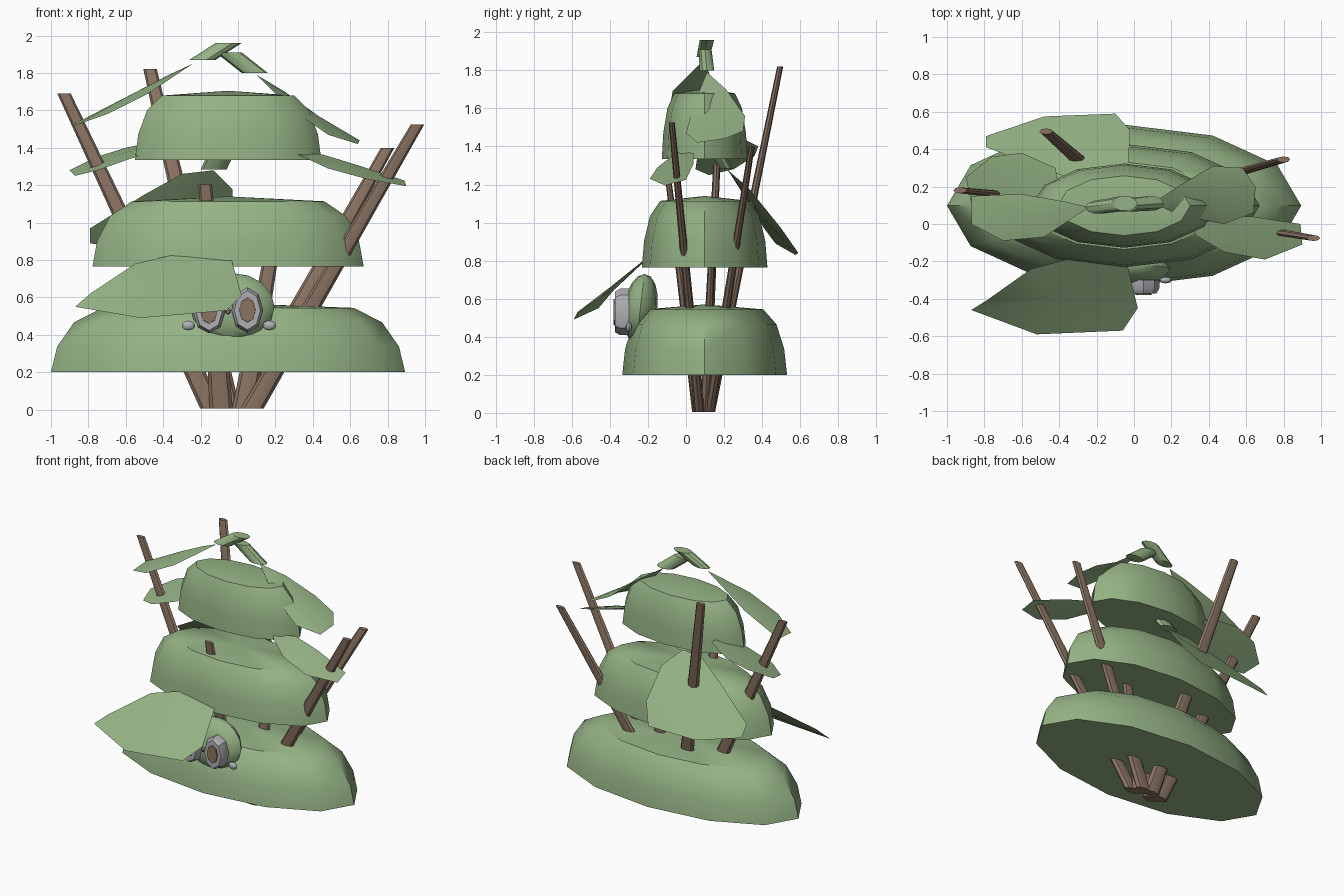
import bpy, bmesh, math
from mathutils import Vector

if "Cube" in bpy.data.objects:
    bpy.data.objects.remove(bpy.data.objects["Cube"])


def material(name, rgb):
    m = bpy.data.materials.new(name)
    m.diffuse_color = (*rgb, 1)
    m.use_nodes = True
    m.node_tree.nodes["Principled BSDF"].inputs["Base Color"].default_value = m.diffuse_color
    return m


GREEN = material("leaf green", (0.30, 0.45, 0.235))
BROWN = material("bark brown", (0.26, 0.175, 0.125))
GREY = material("lens frame grey", (0.43, 0.43, 0.46))


def finish(bm, name, mat):
    bmesh.ops.recalc_face_normals(bm, faces=bm.faces)
    me = bpy.data.meshes.new(name)
    bm.to_mesh(me)
    bm.free()
    me.materials.append(mat)
    ob = bpy.data.objects.new(name, me)
    bpy.context.collection.objects.link(ob)
    return ob


def loft(name, mat, rings, sides, apex=None, axis='z'):
    """Skin elliptical rings (centre, radius a, radius b); cap ends or close to an apex."""
    bm = bmesh.new()
    loops = []
    for c, ra, rb in rings:
        loop = []
        for i in range(sides):
            t = 2 * math.pi * i / sides
            a, b = ra * math.cos(t), rb * math.sin(t)
            off = (a, b, 0) if axis == 'z' else (a, 0, b)
            loop.append(bm.verts.new(Vector(c) + Vector(off)))
        loops.append(loop)
    for p, q in zip(loops, loops[1:]):
        for i in range(sides):
            j = (i + 1) % sides
            bm.faces.new((p[i], p[j], q[j], q[i]))
    bm.faces.new(loops[0])
    if apex:
        v = bm.verts.new(apex)
        for i in range(sides):
            bm.faces.new((loops[-1][i], loops[-1][(i + 1) % sides], v))
    else:
        bm.faces.new(loops[-1])
    return finish(bm, name, mat)


def leaf(name, outline, bulge=0.012):
    """Thin lens-shaped leaf inside an outline."""
    bm = bmesh.new()
    pts = [Vector(p) for p in outline]
    centre = sum(pts, Vector()) / len(pts)
    n = Vector()
    for p, q in zip(pts, pts[1:] + pts[:1]):
        n += (p - centre).cross(q - centre)
    n.normalize()
    vs = [bm.verts.new(p) for p in pts]
    for s in (1, -1):
        c = bm.verts.new(centre + n * bulge * s)
        for i in range(len(vs)):
            bm.faces.new((vs[i], vs[(i + 1) % len(vs)], c))
    return finish(bm, name, GREEN)


def ball(name, mat, centre, radii, u=12, v=8):
    bm = bmesh.new()
    bmesh.ops.create_uvsphere(bm, u_segments=u, v_segments=v, radius=1)
    bmesh.ops.scale(bm, vec=radii, verts=bm.verts)
    bmesh.ops.translate(bm, vec=centre, verts=bm.verts)
    return finish(bm, name, mat)


# Three stacked foliage domes: base z, height, half width, half depth
CX, CY = -0.053, 0.098
PROFILE = [(1, 0), (0.965, 0.37), (0.87, 0.72), (0.71, 0.93)]
for name, z, h, rx, ry in (("lower_foliage", 0.2, 0.37, 0.947, 0.433),
                           ("middle_foliage", 0.765, 0.375, 0.725, 0.33),
                           ("upper_foliage", 1.335, 0.37, 0.498, 0.225)):
    loft(name, GREEN, [((CX, CY, z + h * k), rx * r, ry * r) for r, k in PROFILE],
         12, (CX, CY, z + h))

# Leaning trunks: foot, top
for i, (foot, top) in enumerate((((-0.14, 0.10), (-0.93, 0.18, 1.69)),
                                 ((-0.05, 0.125), (-0.47, 0.495, 1.82)),
                                 ((0.075, 0.07), (0.96, -0.075, 1.525)),
                                 ((0.02, 0.125), (0.80, 0.345, 1.40)),
                                 ((-0.09, 0.06), (-0.175, -0.09, 1.205)),
                                 ((0.03, 0.10), (0.20, 0.14, 0.95)))):
    loft(f"trunk_{i + 1}", BROWN, [((*foot, 0.005), 0.062, 0.028),
                                   (top, 0.036, 0.016)], 8)

# Flat leaves
leaf("front_leaf", [(-0.87, -0.46, 0.55), (-0.79, -0.41, 0.62), (-0.55, -0.24, 0.78),
                    (-0.25, -0.16, 0.85), (-0.04, -0.20, 0.82), (0.02, -0.45, 0.61),
                    (-0.06, -0.57, 0.53), (-0.52, -0.59, 0.49)])
leaf("top_left_leaf", [(-0.24, 0.09, 1.85), (-0.37, 0.12, 1.79), (-0.60, 0.16, 1.67),
                       (-0.87, 0.15, 1.53), (-0.87, 0.0, 1.52), (-0.70, -0.09, 1.58),
                       (-0.48, -0.07, 1.69)])
leaf("top_right_leaf", [(0.10, 0.11, 1.79), (0.25, 0.21, 1.70), (0.42, 0.31, 1.56),
                        (0.58, 0.30, 1.48), (0.65, 0.20, 1.44), (0.64, 0.06, 1.42),
                        (0.48, 0.0, 1.47), (0.27, 0.04, 1.62)])
leaf("right_leaf", [(0.32, -0.02, 1.37), (0.45, 0.04, 1.365), (0.63, 0.04, 1.31),
                    (0.89, 0.0, 1.225), (0.90, -0.11, 1.195), (0.70, -0.19, 1.23),
                    (0.48, -0.15, 1.29), (0.33, -0.06, 1.36)])
leaf("back_leaf", [(-0.79, 0.41, 0.97), (-0.50, 0.30, 1.15), (-0.30, 0.23, 1.26),
                   (-0.13, 0.215, 1.28), (-0.03, 0.33, 1.18), (-0.02, 0.50, 0.97),
                   (-0.10, 0.59, 0.84), (-0.48, 0.575, 0.83), (-0.79, 0.47, 0.89)])
leaf("left_leaf", [(-0.90, 0.25, 1.28), (-0.76, 0.36, 1.35), (-0.60, 0.38, 1.40),
                   (-0.42, 0.30, 1.44), (-0.40, 0.18, 1.43), (-0.55, 0.06, 1.35),
                   (-0.75, 0.05, 1.28), (-0.87, 0.12, 1.25)])

# Short green stems carrying the leaves
for name, a, b in (("top_left_stem", (-0.19, 0.09, 1.87), (-0.05, 0.11, 1.96)),
                   ("top_right_stem", (-0.05, 0.10, 1.91), (0.09, 0.11, 1.80)),
                   ("back_stem", (-0.13, 0.21, 1.285), (-0.08, 0.15, 1.39))):
    loft(name, GREEN, [(a, 0.07, 0.036), (b, 0.07, 0.040)], 10)

# Head
head = ball("head", GREEN, (-0.03, -0.24, 0.55), (0.225, 0.09, 0.18))
for v in head.data.vertices:
    v.co.y += (v.co.z - 0.55) * 0.12

# Eye frames and lenses
for side, x, z, rx, rz in (("left", -0.155, 0.52, 0.085, 0.112),
                           ("right", 0.05, 0.532, 0.085, 0.122)):
    loft(side + "_eye_frame", GREY, [((x, -0.30, z), rx, rz), ((x, -0.345, z), rx, rz),
                                     ((x, -0.372, z), rx * 0.82, rz * 0.86)], 8, axis='y')
    loft(side + "_lens", BROWN, [((x, -0.36, z), rx * 0.53, rz * 0.56),
                                 ((x, -0.38, z), rx * 0.50, rz * 0.53)], 8, axis='y')

# Nose dot and ear knobs
ball("nose", BROWN, (-0.053, -0.335, 0.525), (0.014, 0.012, 0.016), 8, 6)
for side, x in (("left", -0.265), ("right", 0.168)):
    ball(side + "_ear_knob", GREY, (x, -0.30, 0.45), (0.036, 0.018, 0.026), 8, 6)

# Smooth shading with sharp rims
bpy.ops.object.select_all(action='SELECT')
bpy.context.view_layer.objects.active = head
bpy.ops.object.shade_smooth_by_angle(angle=math.radians(35))
